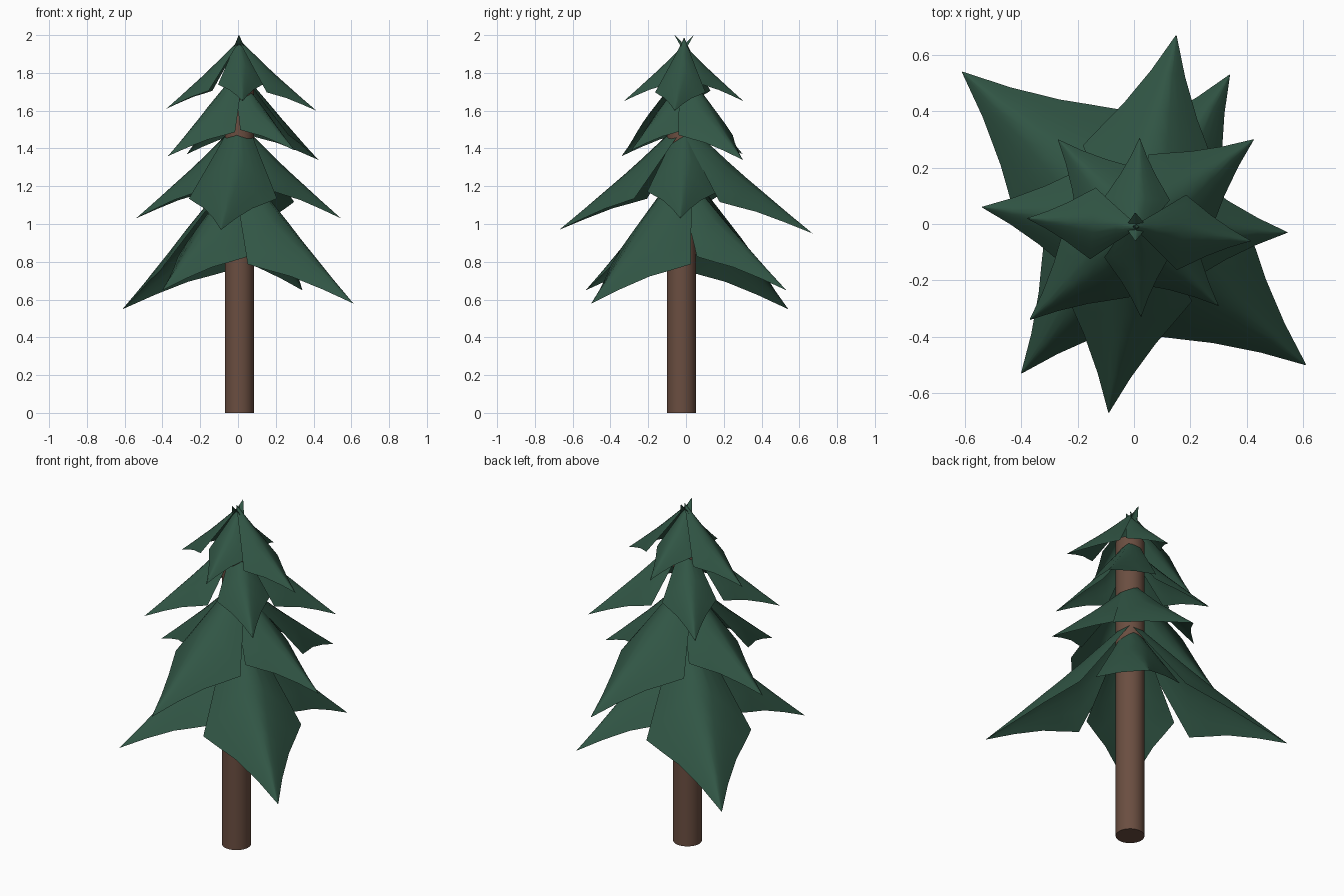
import bpy, math
from mathutils import Vector

if "Cube" in bpy.data.objects:
    bpy.data.objects.remove(bpy.data.objects["Cube"])


def material(name, rgb):
    m = bpy.data.materials.new(name)
    m.diffuse_color = (*rgb, 1)
    m.use_nodes = True
    m.node_tree.nodes["Principled BSDF"].inputs["Base Color"].default_value = m.diffuse_color
    return m


GREEN = material("pine green", (0.031, 0.093, 0.060))
BROWN = material("bark brown", (0.145, 0.076, 0.052))
CENTRE = Vector((0.007, -0.01))

# Bough template, as fractions of its length:
# distance along, half width, ridge height, hem height (heights above the tip)
ROWS = [(0.00, 0.004, 0.95, 0.945),
        (0.20, 0.155, 0.75, 0.60),
        (0.41, 0.320, 0.54, 0.24),
        (0.53, 0.245, 0.425, 0.20),
        (0.64, 0.175, 0.325, 0.165),
        (0.82, 0.080, 0.16, 0.085),
        (1.00, 0.002, 0.00, 0.00)]
N = 8  # strips across a bough


def bough(name, tip, start_z, back):
    """Draped pointed sheet from just behind the trunk axis out to the tip."""
    out = Vector(tip[:2]) - CENTRE
    u = out.normalized()
    side = Vector((-u.y, u.x))
    start = CENTRE - u * back
    length = out.length + back
    lift = (start_z - tip[2]) / 0.95
    verts, faces = [], []
    for s, w, ridge, hem in ROWS:
        for j in range(N + 1):
            t = 2 * j / N - 1
            p = start + u * (s * length) + side * (t * w * length)
            z = ridge + (hem - ridge) * abs(t) ** 1.4
            verts.append((p.x, p.y, tip[2] + z * lift))
    for i in range(len(ROWS) - 1):
        for j in range(N):
            a = i * (N + 1) + j
            faces.append((a, a + N + 1, a + N + 2, a + 1))
    me = bpy.data.meshes.new(name)
    me.from_pydata(verts, [], faces)
    me.materials.append(GREEN)
    me.shade_smooth()
    ob = bpy.data.objects.new(name, me)
    bpy.context.collection.objects.link(ob)


# Trunk
bpy.ops.mesh.primitive_cylinder_add(vertices=32, radius=0.077, depth=1.8,
                                    location=(0.007, -0.024, 0.9))
trunk = bpy.context.object
trunk.name = "trunk"
trunk.data.materials.append(BROWN)
bpy.ops.object.shade_smooth_by_angle(angle=math.radians(40))

# Boughs by tier: tip position, height of the inner end, overlap past the axis
TIERS = {
    "bottom": [((-0.61, 0.54, 0.55), 1.38, 0.07), ((0.61, -0.50, 0.58), 1.40, 0.07),
               ((0.34, 0.53, 0.65), 1.35, 0.07), ((-0.40, -0.53, 0.65), 1.35, 0.07)],
    "lower": [((0.15, 0.67, 0.95), 1.61, 0.07), ((-0.09, -0.67, 0.97), 1.62, 0.07),
              ((-0.54, 0.06, 1.03), 1.59, 0.05), ((0.545, -0.03, 1.03), 1.59, 0.05)],
    "upper": [((0.425, 0.30, 1.34), 1.86, 0.04), ((-0.37, -0.34, 1.36), 1.86, 0.04),
              ((-0.27, 0.30, 1.37), 1.80, 0.04), ((0.30, -0.29, 1.39), 1.82, 0.04)],
    "top": [((0.02, 0.305, 1.65), 2.0, 0.05), ((0.025, -0.33, 1.65), 2.0, 0.05),
            ((0.415, -0.06, 1.60), 1.985, 0.01), ((-0.38, 0.02, 1.61), 1.985, 0.01)],
}
for tier, boughs in TIERS.items():
    for k, (tip, z, back) in enumerate(boughs):
        bough(f"{tier}_bough_{k + 1}", tip, z, back)
